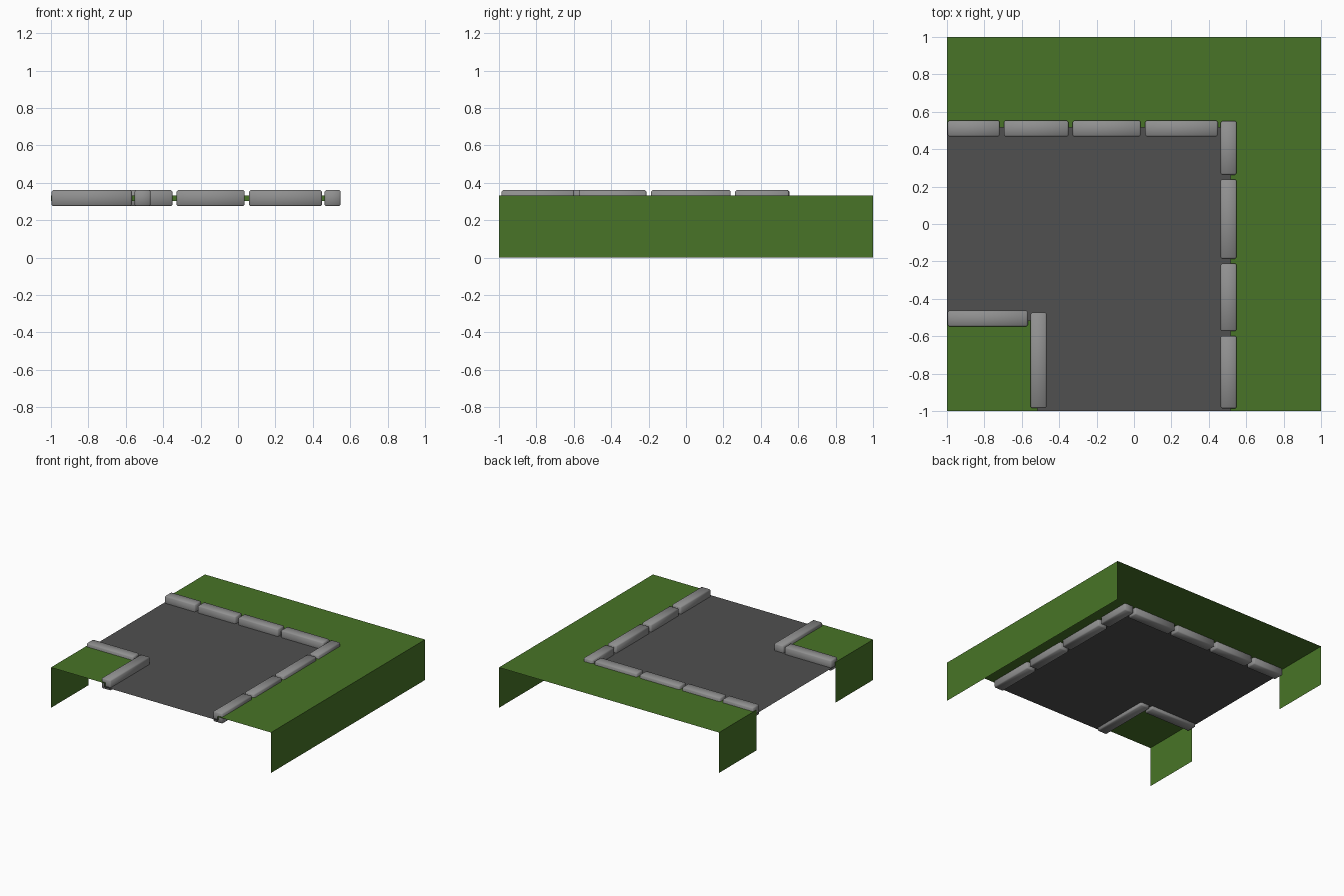
import bpy, bmesh

if "Cube" in bpy.data.objects:
    bpy.data.objects.remove(bpy.data.objects["Cube"])

GRASS_Z, ROAD_Z, EDGE = 0.332, 0.302, 0.515


def material(name, color):
    m = bpy.data.materials.new(name)
    m.diffuse_color = color
    m.use_nodes = True
    m.node_tree.nodes["Principled BSDF"].inputs["Base Color"].default_value = m.diffuse_color
    return m


green = material("grass_green", (0.065, 0.175, 0.02, 1))
asphalt = material("asphalt", (0.08, 0.08, 0.08, 1))
stone = material("kerb_stone", (0.28, 0.28, 0.28, 1))


def finish(name, bm, mat):
    mesh = bpy.data.meshes.new(name)
    bm.to_mesh(mesh)
    bm.free()
    mesh.materials.append(mat)
    ob = bpy.data.objects.new(name, mesh)
    bpy.context.collection.objects.link(ob)
    return ob


def sheet(name, outline, z, mat, drops=()):
    """Flat outline; each drop (edge index, z) folds that edge down."""
    bm = bmesh.new()
    verts = [bm.verts.new((x, y, z)) for x, y in outline]
    bm.faces.new(verts)
    low = {}
    for i, bottom in drops:
        j = (i + 1) % len(verts)
        for k in (i, j):
            if (k, bottom) not in low:
                x, y = outline[k]
                low[k, bottom] = bm.verts.new((x, y, bottom))
        bm.faces.new((verts[j], verts[i], low[i, bottom], low[j, bottom]))
    return finish(name, bm, mat)


def kerb(name, x0, x1, y0, y1):
    bm = bmesh.new()
    bmesh.ops.create_cube(bm, size=1)
    bmesh.ops.scale(bm, verts=bm.verts, vec=(x1 - x0, y1 - y0, 0.086))
    bmesh.ops.translate(bm, verts=bm.verts,
                        vec=((x0 + x1) / 2, (y0 + y1) / 2, 0.318))
    bmesh.ops.bevel(bm, geom=bm.edges[:], offset=0.008, segments=1,
                    profile=0.5, affect='EDGES')
    for f in bm.faces:
        f.smooth = True
    return finish(name, bm, stone)


E = EDGE
# Road surface, leaving out the near left corner
sheet("road", [(-1, -E), (-E, -E), (-E, -1), (E, -1), (E, E), (-1, E)],
      ROAD_Z, asphalt)

# L-shaped outer verge: outer side walls reach the ground, inner edges step to road
sheet("outer_grass", [(-1, E), (E, E), (E, -1), (1, -1), (1, 1), (-1, 1)],
      GRASS_Z, green, [(0, ROAD_Z), (1, ROAD_Z), (3, 0), (5, 0)])

# Inner corner verge
sheet("corner_grass", [(-1, -1), (-E, -1), (-E, -E), (-1, -E)],
      GRASS_Z, green, [(1, ROAD_Z), (2, ROAD_Z), (3, 0)])

# Kerb stones along the back of the road
for i, (a, b) in enumerate([(-0.996, -0.718), (-0.696, -0.35),
                            (-0.328, 0.036), (0.06, 0.448)]):
    kerb(f"back_kerb_{i + 1}", a, b, 0.467, 0.553)

# Kerb stones along the right of the road
for i, (a, b) in enumerate([(-0.986, -0.598), (-0.573, -0.212),
                            (-0.186, 0.239), (0.263, 0.55)]):
    kerb(f"right_kerb_{i + 1}", 0.463, 0.549, a, b)

# Kerb stones around the inner corner
kerb("corner_kerb_back", -0.996, -0.568, -0.549, -0.463)
kerb("corner_kerb_side", -0.553, -0.467, -0.985, -0.473)
